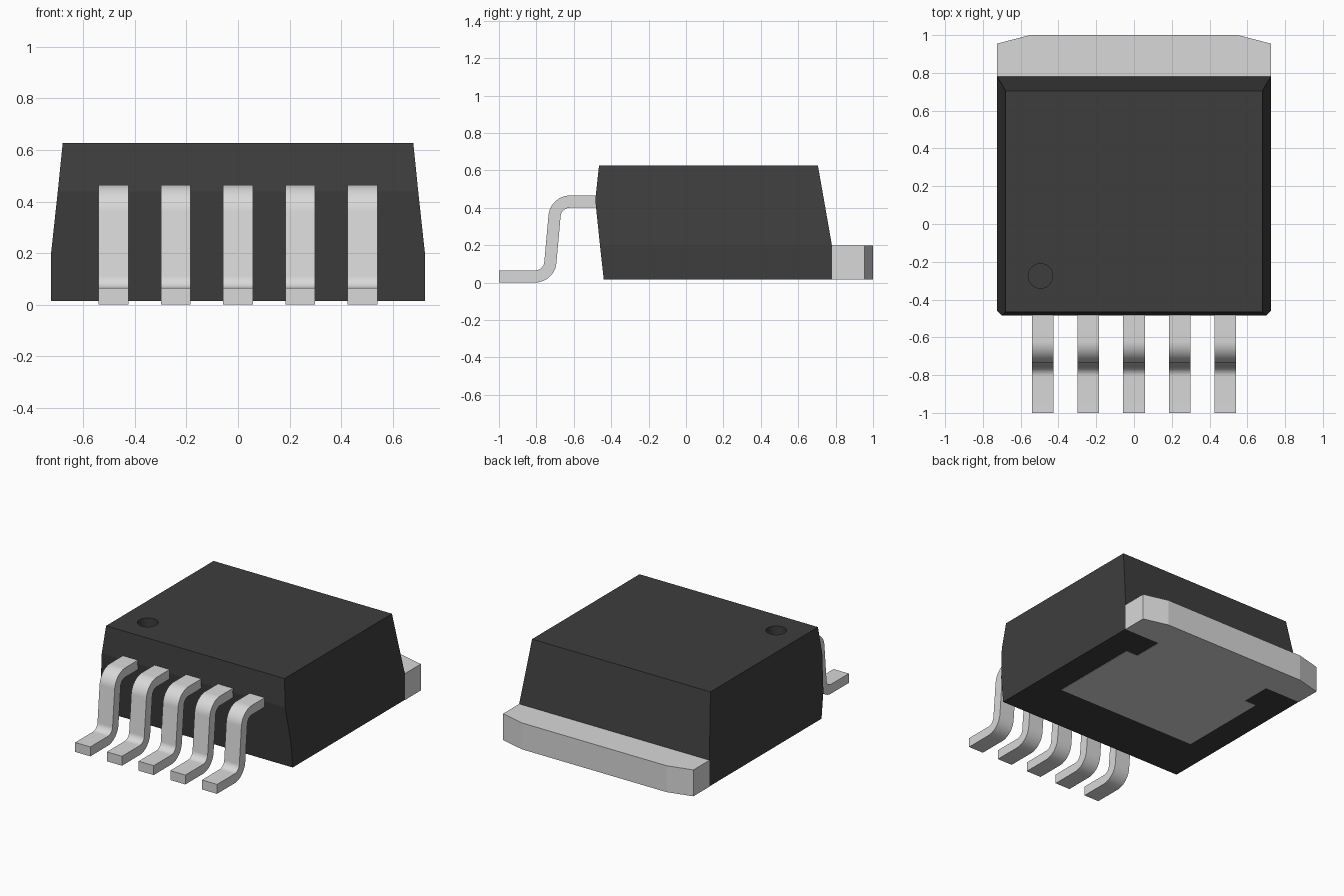
import bpy, bmesh, math
from mathutils import Vector

if "Cube" in bpy.data.objects:
    bpy.data.objects.remove(bpy.data.objects["Cube"], do_unlink=True)


def material(name, rgb):
    m = bpy.data.materials.new(name)
    m.use_nodes = True
    m.diffuse_color = (*rgb, 1)
    bsdf = next(n for n in m.node_tree.nodes if n.type == 'BSDF_PRINCIPLED')
    bsdf.inputs["Base Color"].default_value = (*rgb, 1)
    return m


black = material("black_plastic", (0.048, 0.048, 0.048))
metal = material("grey_metal", (0.69, 0.69, 0.69))


def loft(name, rings, mat):
    """Closed solid through a list of equal-length point rings."""
    bm = bmesh.new()
    rows = [[bm.verts.new(p) for p in ring] for ring in rings]
    n = len(rows[0])
    for a, b in zip(rows, rows[1:]):
        for i in range(n):
            j = (i + 1) % n
            bm.faces.new((a[i], a[j], b[j], b[i]))
    bm.faces.new(rows[0][::-1])
    bm.faces.new(rows[-1])
    bmesh.ops.recalc_face_normals(bm, faces=bm.faces)
    me = bpy.data.meshes.new(name)
    bm.to_mesh(me)
    bm.free()
    me.materials.append(mat)
    ob = bpy.data.objects.new(name, me)
    bpy.context.collection.objects.link(ob)
    return ob


def activate(ob):
    bpy.ops.object.select_all(action='DESELECT')
    ob.select_set(True)
    bpy.context.view_layer.objects.active = ob


# Moulded body: rectangles of (z, half width, front y, back y)
levels = [(0.017, 0.725, -0.44, 0.78), (0.20, 0.725, -0.46, 0.78),
          (0.44, 0.699, -0.485, 0.738), (0.627, 0.68, -0.465, 0.705)]
body = loft("body", [[(-w, f, z), (w, f, z), (w, b, z), (-w, b, z)]
                     for z, w, f, b in levels], black)

# Round pin marker sunk into the top
circle = [(-0.495 + 0.065 * math.cos(t * math.tau / 48),
           -0.275 + 0.065 * math.sin(t * math.tau / 48)) for t in range(48)]
cutter = loft("marker_cutter", [[(x, y, z) for x, y in circle] for z in (0.527, 0.7)], black)
cut = body.modifiers.new("marker_recess", 'BOOLEAN')
cut.operation = 'DIFFERENCE'
cut.solver = 'EXACT'
cut.object = cutter
activate(body)
bpy.ops.object.modifier_apply(modifier=cut.name)
bpy.data.objects.remove(cutter, do_unlink=True)

# Heat tab: wide at the back, stepped pad showing on the underside
half = [(0.54, -0.08), (0.54, 0.57), (0.45, 0.57), (0.45, 0.78),
        (0.725, 0.78), (0.725, 0.955), (0.55, 1.0)]
outline = half + [(-x, y) for x, y in reversed(half)]
loft("heat_tab", [[(x, y, z) for x, y in outline] for z in (0.015, 0.197)], metal)


# Lead centre line in (y, z): straight runs joined by round bends
def fillet(prev, corner, nxt, radius, steps=10):
    u, v = (prev - corner).normalized(), (nxt - corner).normalized()
    ang = u.angle(v)
    centre = corner + (u + v).normalized() * radius / math.sin(ang / 2)
    reach = radius / math.tan(ang / 2)
    a, b = corner + u * reach - centre, corner + v * reach - centre
    return [centre + a.lerp(b, i / steps).normalized() * radius for i in range(steps + 1)]


T, HW = 0.0325, 0.0575
P = [Vector(p) for p in ((-1, T), (-0.732, T), (-0.696, 0.4325), (-0.44, 0.4325))]
path = [P[0], *fillet(P[0], P[1], P[2], 0.082), *fillet(P[1], P[2], P[3], 0.082), P[3]]


def lead(name, x):
    rings = []
    for i, p in enumerate(path):
        if i in (0, len(path) - 1):
            d = Vector((1, 0))
        else:
            d = ((path[i + 1] - p).normalized() + (p - path[i - 1]).normalized()).normalized()
        n = Vector((-d.y, d.x)) * T
        lo, hi = p - n, p + n
        rings.append([(x - HW, *lo), (x + HW, *lo), (x + HW, *hi), (x - HW, *hi)])
    ob = loft(name, rings, metal)
    activate(ob)
    bpy.ops.object.shade_smooth_by_angle(angle=math.radians(30))


# Five evenly spaced leads
for k in range(5):
    lead(f"lead_{k + 1}", (k - 2) * 0.2415)
